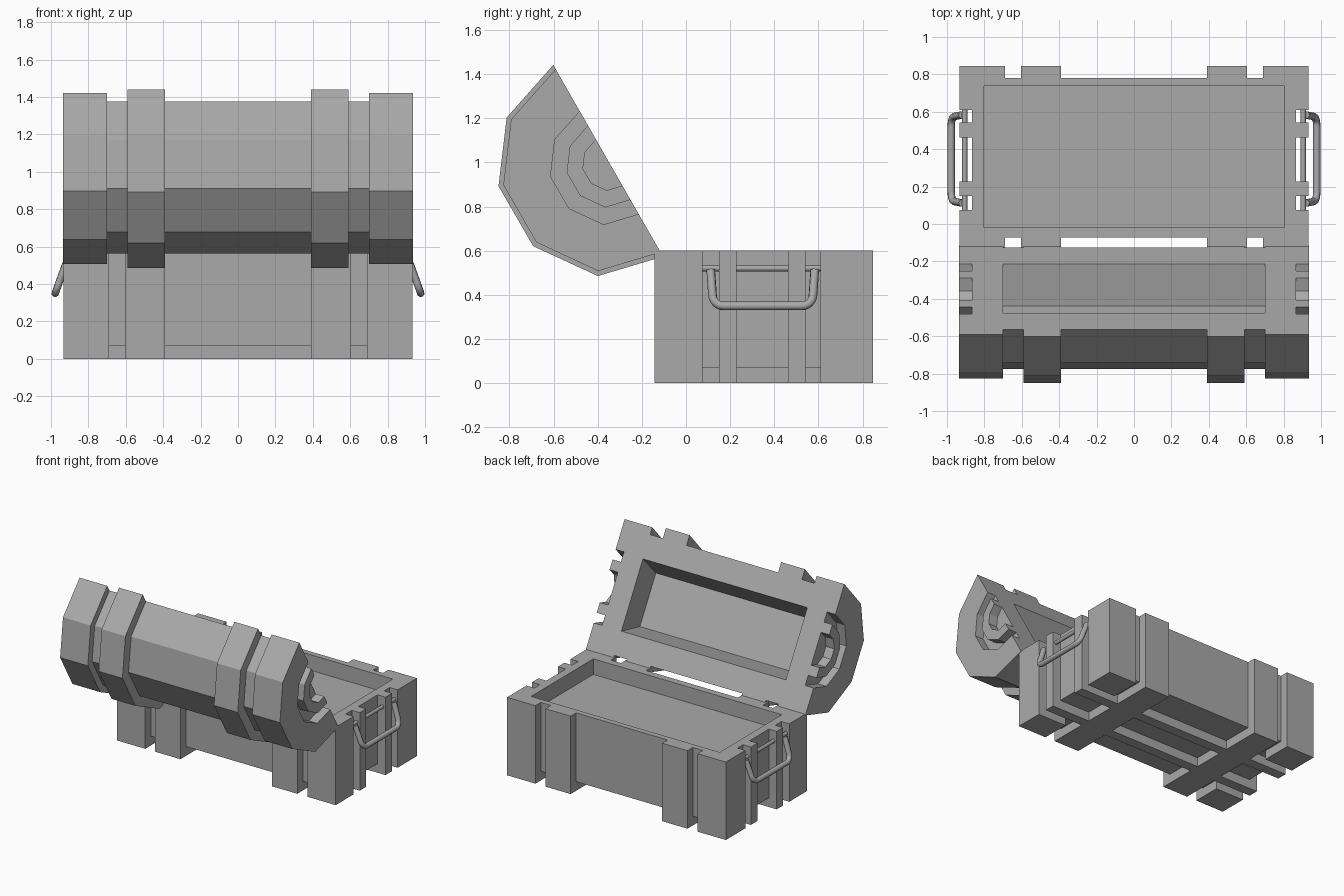
import bpy, bmesh
from math import radians, sin, cos
from mathutils import Vector

if "Cube" in bpy.data.objects:
    bpy.data.objects.remove(bpy.data.objects["Cube"], do_unlink=True)

gray = bpy.data.materials.new("plain_gray")
gray.use_nodes = True
gray.diffuse_color = (0.4, 0.4, 0.4, 1)
gray.node_tree.nodes["Principled BSDF"].inputs["Base Color"].default_value = (0.4, 0.4, 0.4, 1)


def prism(name, outline, start, end, axis="x"):
    """Extrude a flat outline along x (outline in y, z) or along y (outline in x, z)."""
    place = (lambda p, t: (t, p[0], p[1])) if axis == "x" else (lambda p, t: (p[0], t, p[1]))
    bm = bmesh.new()
    face = bm.faces.new([bm.verts.new(place(p, start)) for p in outline])
    moved = bmesh.ops.extrude_face_region(bm, geom=[face])["geom"]
    bmesh.ops.translate(bm, verts=[v for v in moved if isinstance(v, bmesh.types.BMVert)],
                        vec=place((0, 0), end - start))
    bmesh.ops.recalc_face_normals(bm, faces=bm.faces)
    mesh = bpy.data.meshes.new(name)
    bm.to_mesh(mesh)
    bm.free()
    mesh.materials.append(gray)
    obj = bpy.data.objects.new(name, mesh)
    bpy.context.collection.objects.link(obj)
    return obj


def rect(a0, a1, b0, b1):
    return [(a0, b0), (a1, b0), (a1, b1), (a0, b1)]


def u_band(a0, a1, wall, top):
    """Outline of a band that wraps two sides and the bottom."""
    return [(a0, 0), (a1, 0), (a1, top), (a1 - wall, top),
            (a1 - wall, wall), (a0 + wall, wall), (a0 + wall, top), (a0, top)]


def cut(obj, cutter):
    mod = obj.modifiers.new("hollow", "BOOLEAN")
    mod.operation = "DIFFERENCE"
    mod.solver = "EXACT"
    mod.object = cutter
    bpy.context.view_layer.objects.active = obj
    bpy.ops.object.modifier_apply(modifier=mod.name)
    bpy.data.objects.remove(cutter, do_unlink=True)


def cut_tray(obj):
    cut(obj, prism("tray_cutter", rect(-0.02, 0.737, 0.48, 0.8), -0.803, 0.803))


def tube(name, points, radius):
    curve = bpy.data.curves.new(name, "CURVE")
    curve.dimensions = "3D"
    curve.bevel_depth = radius
    curve.bevel_resolution = 2
    curve.use_fill_caps = True
    spline = curve.splines.new("POLY")
    spline.points.add(len(points) - 1)
    for sp, p in zip(spline.points, points):
        sp.co = (*p, 1)
    spline.use_smooth = True
    curve.materials.append(gray)
    obj = bpy.data.objects.new(name, curve)
    bpy.context.collection.objects.link(obj)


FRONT, BACK, TOP, END, WALL = -0.143, 0.846, 0.6, 0.932, 0.07
LID_END = 0.936

# Lower box with shallow tray
box = prism("box_core", rect(FRONT + WALL, 0.78, WALL, TOP), -0.865, 0.865)
cut_tray(box)

# Bands under and up the ends
for y0, y1, label in ((0.15, 0.228, "front"), (0.463, 0.542, "back")):
    prism("end_band_" + label, u_band(-END, END, WALL, TOP), y0, y1, "y")

# Lid frame: u runs along the open face, n runs out to the domed side
hinge_mid = Vector((-0.3525, 1.0075))
along = Vector((-sin(radians(29.8)), cos(radians(29.8))))
outward = Vector((-along.y, along.x))
half = [(-0.5, 0), (-0.43, 0.3), (-0.167, 0.487), (0.147, 0.488), (0.398, 0.302), (0.5, 0)]


def lid(points):
    return [tuple(hinge_mid + along * u + outward * n) for u, n in points]


def dome(r, shift=0):
    return [(u * r * 2 + shift, n * r * 2) for u, n in half]


def arch(outer, inner):
    return lid(outer + inner[::-1])


# Lid core with a hollow whose long walls taper
core = prism("lid_core", lid([(-0.455, 0)] + dome(0.425)[1:]), -0.865, 0.865)
hollow = [(-0.303, -0.08), (-0.21, 0.22), (0.18, 0.22), (0.273, -0.08)]
cut(core, prism("lid_cutter", lid(hollow), -0.7, 0.7))

for s, side in ((1, "left"), (-1, "right")):
    # Corner blocks, notched by the tray, and wrapping straps of the box
    for y0, y1, label in ((FRONT, 0.075, "front"), (0.61, BACK, "back")):
        cut_tray(prism(f"{label}_corner_{side}", rect(y0, y1, 0, TOP), s * 0.69, s * END))
    prism("box_strap_" + side, u_band(FRONT, BACK, WALL, TOP), s * 0.39, s * 0.605)

    # Lid straps, end caps and the ring on each end
    prism("lid_strap_" + side, arch(dome(0.5), dome(0.42)), s * 0.39, s * 0.592)
    prism("lid_end_" + side, arch(dome(0.478), dome(0.268, -0.01)), s * 0.7, s * LID_END)
    prism("lid_end_ring_" + side, arch(dome(0.194, -0.01), dome(0.12, -0.01)),
          s * 0.86, s * LID_END)

    # Handle rod and swinging handle
    tube("handle_rod_" + side, [(s * 0.905, 0.07, 0.52), (s * 0.905, 0.615, 0.52)], 0.014)
    arm = [(0.112, 0.512), (0.12, 0.4)]
    arm += [(0.17 - 0.05 * cos(radians(a)), 0.4 - 0.05 * sin(radians(a))) for a in range(15, 91, 15)]
    path = arm + [(0.695 - y, z) for y, z in reversed(arm)]
    tube("handle_" + side, [(s * (0.918 + 0.36 * (0.515 - z)), y, z) for y, z in path], 0.02)
